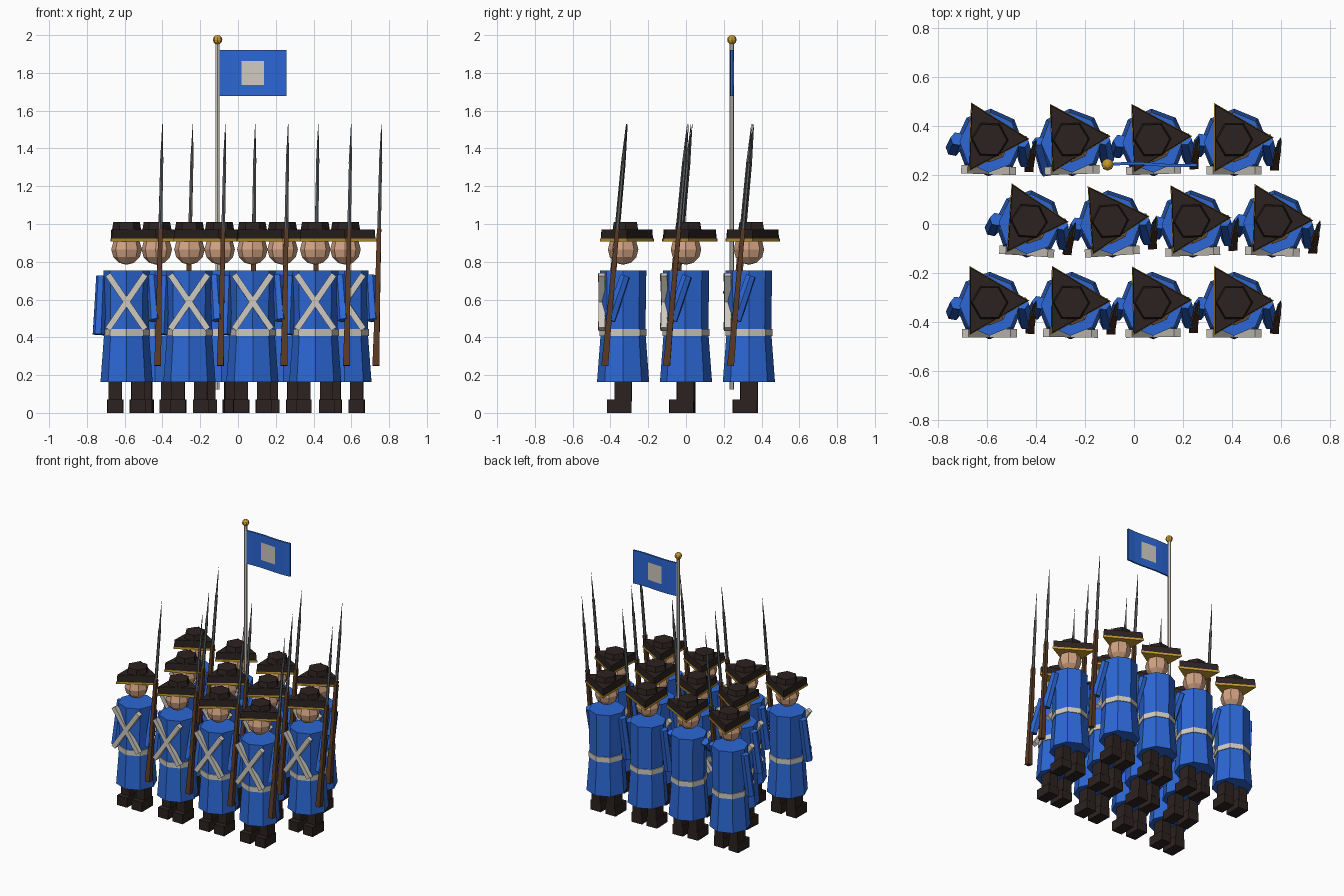
import bpy, bmesh, math
from mathutils import Vector, Matrix

if "Cube" in bpy.data.objects:
    bpy.data.objects.remove(bpy.data.objects["Cube"])


def material(name, rgb):
    m = bpy.data.materials.new(name)
    m.diffuse_color = (*rgb, 1)
    m.use_nodes = True
    m.node_tree.nodes["Principled BSDF"].inputs["Base Color"].default_value = m.diffuse_color
    return m


BLUE = material("coat blue", (0.025, 0.135, 0.66))
WHITE = material("strap white", (0.62, 0.59, 0.53))
DARK = material("dark brown", (0.024, 0.016, 0.014))
SKIN = material("skin", (0.65, 0.37, 0.23))
GOLD = material("gold", (0.58, 0.33, 0.03))
WOOD = material("wood", (0.10, 0.042, 0.018))
STEEL = material("steel", (0.13, 0.135, 0.14))


def finish(name, bm, mat):
    bmesh.ops.recalc_face_normals(bm, faces=bm.faces)
    me = bpy.data.meshes.new(name)
    bm.to_mesh(me)
    bm.free()
    me.materials.append(mat)
    return me


def rod(name, mat, a, b, r1, r2, sides, turn=0.0):
    """Tapered prism from point a to point b."""
    a, b = Vector(a), Vector(b)
    d = b - a
    bm = bmesh.new()
    bmesh.ops.create_cone(bm, cap_ends=True, segments=sides, radius1=r1, radius2=r2, depth=d.length,
                          matrix=Matrix.Rotation(turn, 4, 'Z'))
    rot = Vector((0, 0, 1)).rotation_difference(d).to_matrix().to_4x4()
    bm.transform(Matrix.Translation((a + b) / 2) @ rot)
    return finish(name, bm, mat)


def box(name, mat, centre, size, roll=0.0):
    bm = bmesh.new()
    bmesh.ops.create_cube(bm, size=1)
    bm.transform(Matrix.Translation(centre) @ Matrix.Rotation(roll, 4, 'Y') @ Matrix.Diagonal((*size, 1)))
    return finish(name, bm, mat)


def ball(name, mat, centre, r, u, v):
    bm = bmesh.new()
    bmesh.ops.create_uvsphere(bm, u_segments=u, v_segments=v, radius=r)
    bm.transform(Matrix.Translation(centre))
    return finish(name, bm, mat)


def place(mesh, matrix=Matrix()):
    ob = bpy.data.objects.new(mesh.name, mesh)
    bpy.context.collection.objects.link(ob)
    ob.matrix_world = matrix


# Body, shared by all soldiers (vertical prisms have corners on the axes)
body = [
    rod("coat_skirt", BLUE, (0, 0, 0.164), (0, 0, 0.43), 0.138, 0.118, 8),
    rod("coat_chest", BLUE, (0, 0, 0.42), (0, 0, 0.753), 0.118, 0.123, 8),
    rod("waist_belt", WHITE, (0, 0, 0.408), (0, 0, 0.445), 0.125, 0.125, 8),
    ball("head", SKIN, (0, 0, 0.865), 0.081, 8, 6),
]
for s, side in ((-1, "left"), (1, "right")):
    body.append(box(side + "_leg", DARK, (s * 0.06, 0, 0.13), (0.07, 0.09, 0.14)))
    body.append(box(side + "_boot", DARK, (s * 0.06, -0.02, 0.035), (0.082, 0.128, 0.07)))
    body.append(box(side + "_chest_strap", WHITE, (0, -0.113, 0.588), (0.032, 0.034, 0.35),
                    s * math.atan2(0.205, 0.3)))

# Three-cornered hat, one corner to the front
hat_y, point = 0.02, -math.pi / 2
body += [
    rod("hat_trim", GOLD, (0, hat_y, 0.907), (0, hat_y, 0.922), 0.163, 0.163, 3, point),
    rod("hat_brim", DARK, (0, hat_y, 0.920), (0, hat_y, 0.972), 0.158, 0.154, 3, point),
    rod("hat_crown", DARK, (0, 0.012, 0.97), (0, 0.012, 1.01), 0.077, 0.07, 6, point),
]

# Arms and musket of an ordinary soldier
butt, tip = Vector((0.165, -0.097, 0.25)), Vector((0.19, 0.02, 1.53))


def along(z):
    return butt.lerp(tip, (z - 0.25) / 1.28)


q = math.pi / 4
armed = [
    rod("left_arm", BLUE, (-0.133, 0.01, 0.725), (-0.147, -0.03, 0.415), 0.028, 0.032, 6),
    rod("right_arm", BLUE, (0.133, 0.01, 0.725), (0.15, -0.07, 0.49), 0.028, 0.032, 6),
    rod("musket_butt", WOOD, along(0.25), along(0.5), 0.026, 0.02, 4, q),
    rod("musket_stock", WOOD, along(0.5), along(0.975), 0.02, 0.016, 4, q),
    rod("musket_barrel", STEEL, along(0.97), along(1.33), 0.011, 0.009, 6),
    rod("bayonet", STEEL, along(1.32), along(1.53), 0.009, 0.001, 4),
]

# Arms of the flag bearer
bearer = [
    rod("bearer_left_arm", BLUE, (-0.133, 0.01, 0.725), (-0.10, -0.115, 0.62), 0.028, 0.032, 6),
    rod("bearer_right_arm", BLUE, (0.133, 0.01, 0.725), (0.143, -0.07, 0.55), 0.028, 0.032, 6),
]

# Three ranks of four: y, first x, yaw of each soldier in degrees
ranks = [(-0.333, -0.59, (0, -1, 1, 0)),
         (0.0, -0.43, (-4, 4, 2, -2)),
         (0.333, -0.59, (-2, 2, 2, 0))]
for r, (y, x0, yaws) in enumerate(ranks):
    for i, yaw in enumerate(yaws):
        m = Matrix.Translation((x0 + i * 0.333, y, 0)) @ Matrix.Rotation(math.radians(yaw), 4, 'Z')
        for mesh in body + (bearer if (r, i) == (2, 1) else armed):
            place(mesh, m)

# Flag pole and finial
px, py = -0.108, 0.243
place(rod("flag_pole", WHITE, (px, py, 0.125), (px, py, 1.96), 0.012, 0.012, 6))
place(ball("pole_finial", GOLD, (px, py, 1.975), 0.025, 8, 6))

# Flag: gently waved cloth with a white square in the middle
bm = bmesh.new()
bmesh.ops.create_grid(bm, x_segments=6, y_segments=4, size=0.5)
for f in bm.faces:
    c = f.calc_center_median()
    f.material_index = int(abs(c.x) < 0.17 and abs(c.y) < 0.25)
for v in bm.verts:
    x, z = v.co.x, v.co.y
    z = math.copysign(0.064, z) if 0.2 < abs(z) < 0.3 else z * 0.243
    v.co = (0.079 + x * 0.357, py + 0.005 * math.sin((x + 0.5) * 6.0), 1.799 + z)
me = finish("flag", bm, BLUE)
me.materials.append(WHITE)
flag = bpy.data.objects.new("flag", me)
bpy.context.collection.objects.link(flag)
mod = flag.modifiers.new("thickness", 'SOLIDIFY')
mod.thickness, mod.offset = 0.012, 0
